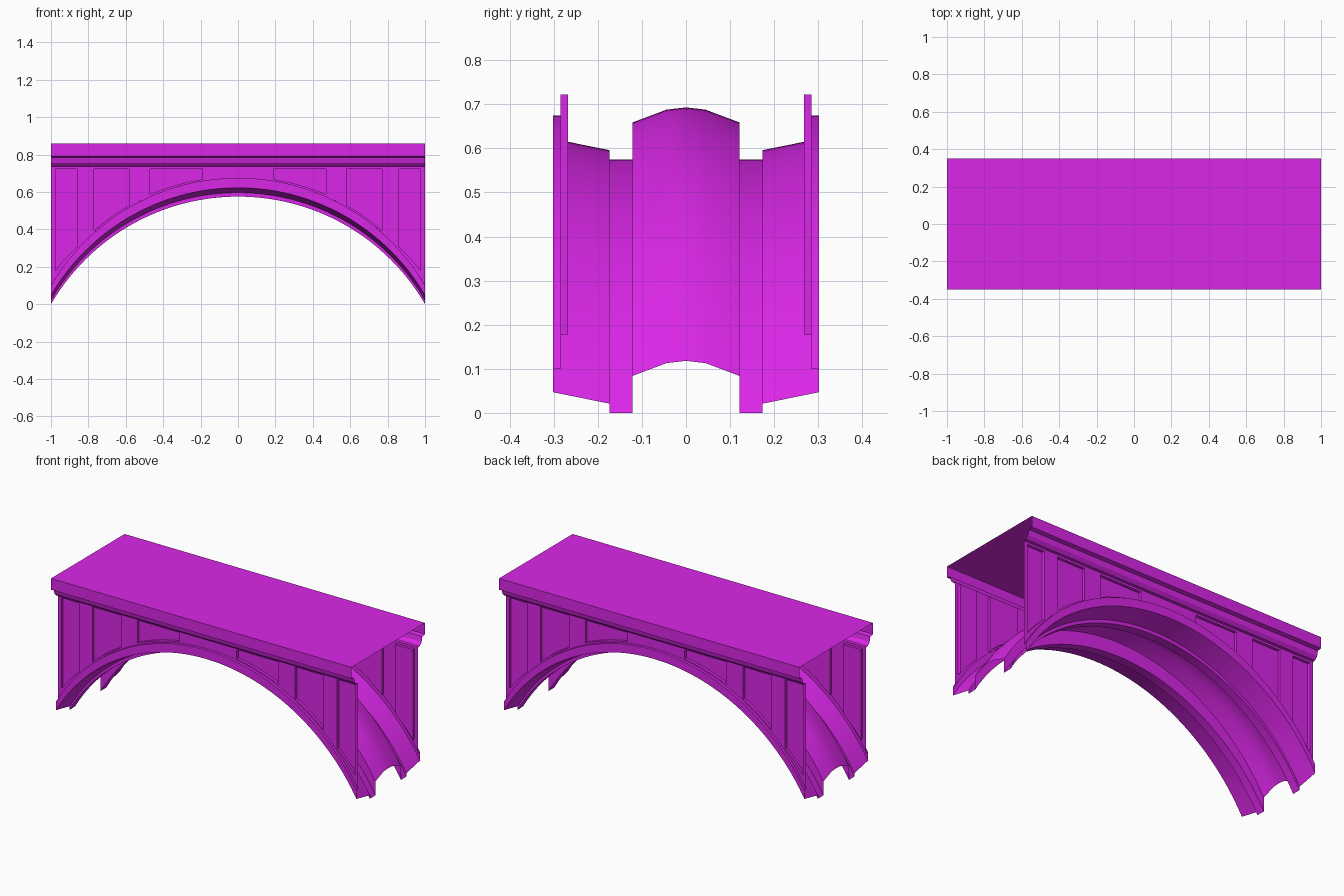
import bpy, bmesh, math

if "Cube" in bpy.data.objects:
    bpy.data.objects.remove(bpy.data.objects["Cube"])

RISE = 0.575                                  # arch rise over half-span 1
R = (1 + RISE ** 2) / (2 * RISE)
RING = 0.10                                   # top of arch ring above the curve
Y_WALL, Y_PANEL = -0.285, -0.268
WALL_TOP, PANEL_TOP = 0.735, 0.722
SEG = 64

mat = bpy.data.materials.new("magenta")
mat.diffuse_color = (0.70, 0.02, 0.80, 1)
mat.use_nodes = True
mat.node_tree.nodes["Principled BSDF"].inputs["Base Color"].default_value = mat.diffuse_color


def arch(x):
    return math.sqrt(max(R * R - x * x, 0)) - (R - RISE)


def finish(name, bm, angle=30):
    bmesh.ops.remove_doubles(bm, verts=bm.verts, dist=1e-5)
    me = bpy.data.meshes.new(name)
    bm.to_mesh(me)
    bm.free()
    me.materials.append(mat)
    ob = bpy.data.objects.new(name, me)
    bpy.context.collection.objects.link(ob)
    bpy.ops.object.select_all(action='DESELECT')
    ob.select_set(True)
    bpy.context.view_layer.objects.active = ob
    bpy.ops.object.shade_smooth_by_angle(angle=math.radians(angle))
    return ob


def sweep(name, profile, xs, height):
    """Open sheet: a y-z profile carried along x, lifted by height(x)."""
    bm = bmesh.new()
    rows = [[bm.verts.new((x, y, z + height(x))) for x in xs] for y, z in profile]
    for a, b in zip(rows, rows[1:]):
        for j in range(len(xs) - 1):
            bm.faces.new((a[j], a[j + 1], b[j + 1], b[j]))
    return finish(name, bm)


# arch ring, ribs and central vault
half = [(0.285, RING), (0.302, RING), (0.302, 0.047), (0.174, 0.021), (0.174, 0),
        (0.121, 0), (0.121, 0.084), (0.044, 0.113)]
profile = half + [(0, 0.118)] + [(-y, z) for y, z in reversed(half)]
sweep("arch_ribs", profile, [-1 + 2 * i / SEG for i in range(SEG + 1)], arch)

# deck with cornice
side = [(0.285, WALL_TOP), (0.30, 0.737), (0.318, 0.755), (0.325, 0.785),
        (0.35, 0.79), (0.35, 0.858)]
sweep("deck", [(-y, z) for y, z in side] + [(y, z) for y, z in reversed(side)],
      [-1, 1], lambda x: 0)

# spandrel wall with recessed panels: (x range, lift of the lower edge at each end)
right = [(0.19, 0.47, 0.008, 0.012), (0.58, 0.77, 0.01, 0.012), (0.86, 0.977, 0.014, 0.04)]
panels = sorted(right + [(-b, -a, lb, la) for a, b, la, lb in right])

bm = bmesh.new()


def ribbon(a, b):
    """Quads between two point lists; a runs +x with b above or behind it."""
    for i in range(len(a) - 1):
        bm.faces.new([bm.verts.new(p) for p in (a[i], a[i + 1], b[i + 1], b[i])])


def steps(a, b):
    n = max(2, math.ceil((b - a) * SEG / 2))
    return [a + (b - a) * i / n for i in range(n + 1)]


def ring_line(xs):
    return [(x, Y_WALL, arch(x) + RING) for x in xs]


def level(xs, y, z):
    return [(x, y, z) for x in xs]


edge = -1
for a, b, la, lb in panels:
    xs = steps(edge, a)                       # plain wall before the panel
    ribbon(ring_line(xs), level(xs, Y_WALL, WALL_TOP))
    xs = steps(a, b)                          # frame, reveals and recessed face
    low = [(x, Y_WALL, arch(x) + RING + la + (lb - la) * (x - a) / (b - a)) for x in xs]
    low_in = [(x, Y_PANEL, z) for x, _, z in low]
    top, top_in = level(xs, Y_WALL, PANEL_TOP), level(xs, Y_PANEL, PANEL_TOP)
    ribbon(ring_line(xs), low)
    ribbon(low, low_in)
    ribbon(low_in, top_in)
    ribbon(top_in, top)
    ribbon(top, level(xs, Y_WALL, WALL_TOP))
    ribbon([low[0], low_in[0]], [top[0], top_in[0]])
    ribbon([low_in[-1], low[-1]], [top_in[-1], top[-1]])
    edge = b
xs = steps(edge, 1)
ribbon(ring_line(xs), level(xs, Y_WALL, WALL_TOP))
wall = finish("spandrel_walls", bm)
mirror = wall.modifiers.new("both_sides", 'MIRROR')
mirror.use_axis = (False, True, False)
mirror.use_mirror_merge = False
